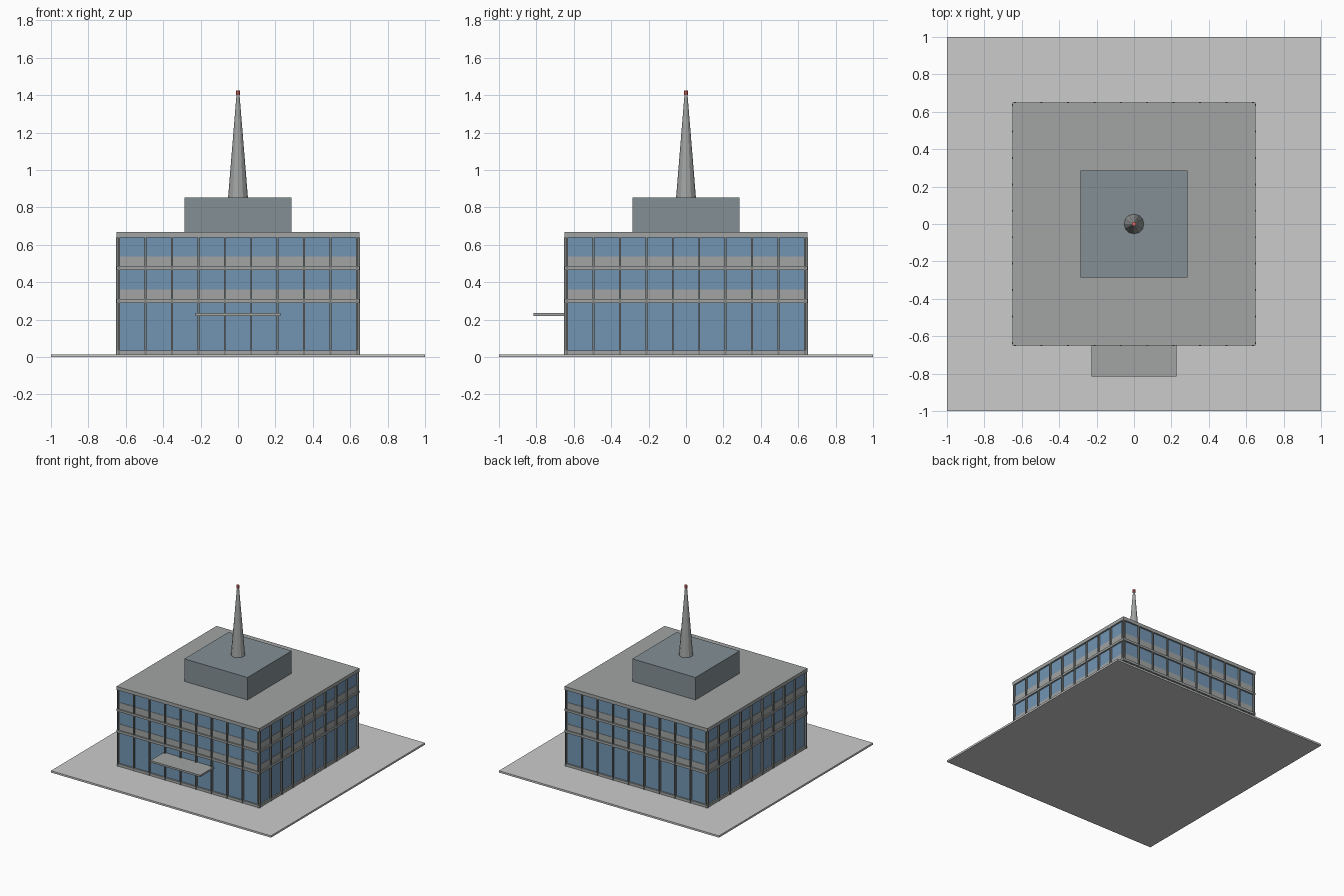
import bpy, math

if "Cube" in bpy.data.objects:
    bpy.data.objects.remove(bpy.data.objects["Cube"])

def material(name, rgb):
    m = bpy.data.materials.new(name)
    m.diffuse_color = (*rgb, 1)
    m.use_nodes = True
    m.node_tree.nodes["Principled BSDF"].inputs["Base Color"].default_value = m.diffuse_color
    return m

GLASS = material("glass_blue", (0.17, 0.30, 0.45))
CONCRETE = material("concrete", (0.36, 0.37, 0.37))
PLANT = material("plant_grey", (0.23, 0.28, 0.30))
FRAME = material("frame_grey", (0.20, 0.21, 0.21))
RED = material("beacon_red", (0.75, 0.15, 0.13))

def box(name, x0, x1, y0, y1, z0, z1, mat=None):
    bpy.ops.mesh.primitive_cube_add(size=1, location=((x0+x1)/2, (y0+y1)/2, (z0+z1)/2))
    o = bpy.context.object
    o.name = name
    o.scale = (x1-x0, y1-y0, z1-z0)
    bpy.ops.object.transform_apply(location=False, rotation=False, scale=True)
    if mat:
        o.data.materials.append(mat)
    return o

def square(name, r, z0, z1, mat=None):
    return box(name, -r, r, -r, r, z0, z1, mat)

# Ground plate and building core
square("ground_plate", 1.0, 0.0, 0.015)
square("glass_core", 0.637, 0.015, 0.645, GLASS)

# Floor slabs and roof
square("base_slab", 0.648, 0.015, 0.036, CONCRETE)
square("lower_floor_slab", 0.65, 0.29, 0.31, CONCRETE)
square("upper_floor_slab", 0.65, 0.465, 0.483, CONCRETE)
square("roof_slab", 0.65, 0.64, 0.668, CONCRETE)

# Solid panels at the foot of the upper windows
square("lower_spandrel", 0.64, 0.31, 0.36, CONCRETE)
square("upper_spandrel", 0.64, 0.483, 0.537, CONCRETE)

# Vertical mullions: nine bays on each of the four sides
BAYS, HALF = 9, 0.636
for side in range(4):
    a = side * math.pi / 2
    for i in range(BAYS + 1):
        x = -HALF + i * 2 * HALF / BAYS
        m = box(f"mullion_{side}_{i}", x-0.005, x+0.005, -0.652, -0.63, 0.015, 0.64, FRAME)
        # swing the mullion around the building centre
        c, s = math.cos(a), math.sin(a)
        px, py, pz = m.location
        m.location = (c*px - s*py, s*px + c*py, pz)
        m.rotation_euler.z = a

# Entrance canopy
box("entrance_canopy", -0.227, 0.227, -0.815, -0.635, 0.22, 0.235, CONCRETE)

# Rooftop plant room
square("plant_room", 0.287, 0.665, 0.853, PLANT)

# Spire and beacon
bpy.ops.mesh.primitive_cone_add(vertices=12, radius1=0.053, radius2=0.008,
                                depth=0.552, location=(0, 0, 1.129))
spire = bpy.context.object
spire.name = "spire"
spire.data.materials.append(CONCRETE)
bpy.ops.mesh.primitive_cylinder_add(vertices=8, radius=0.012, depth=0.024, location=(0, 0, 1.413))
beacon = bpy.context.object
beacon.name = "beacon"
beacon.data.materials.append(RED)
